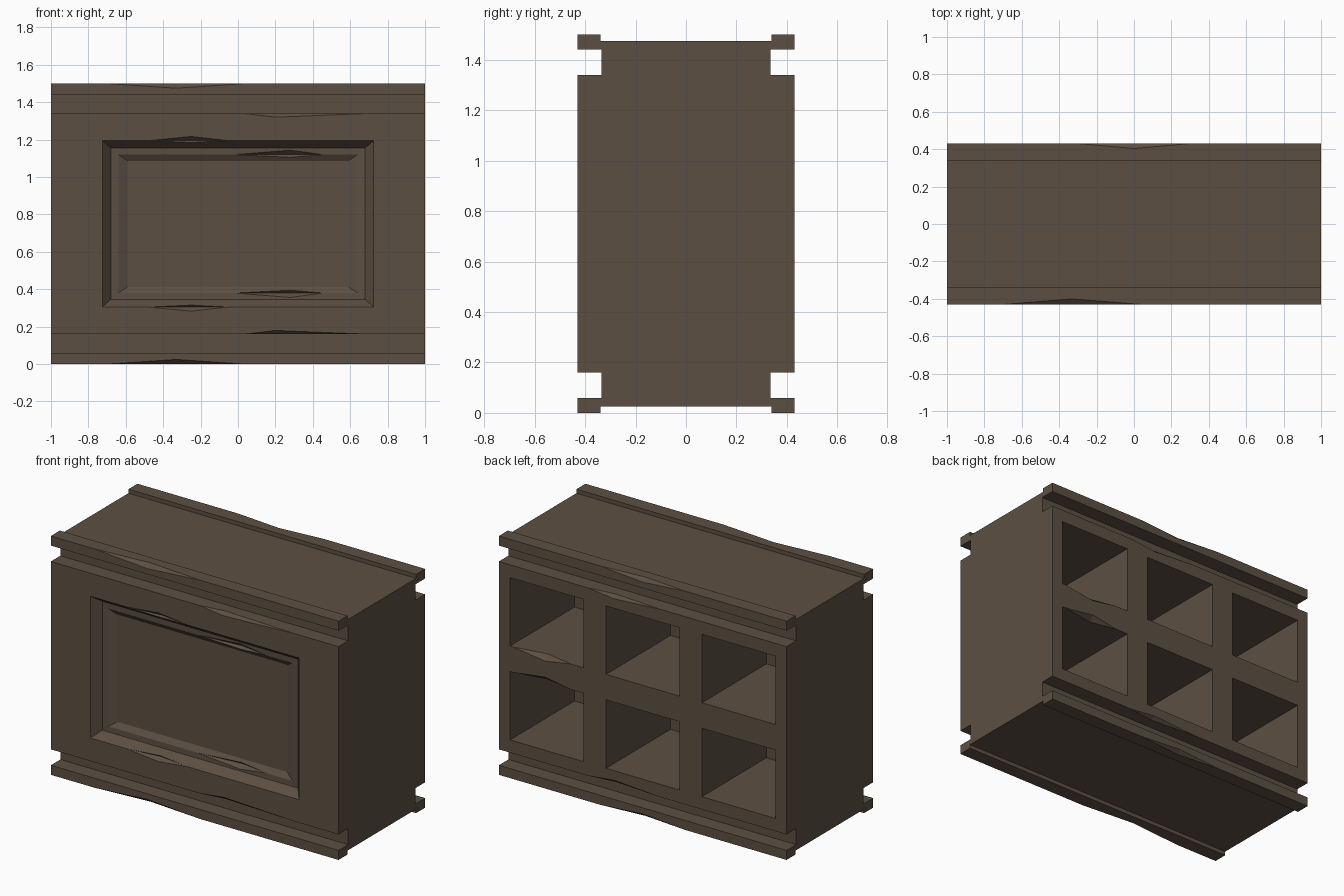
import bpy, bmesh

if "Cube" in bpy.data.objects:
    bpy.data.objects.remove(bpy.data.objects["Cube"])

wood = bpy.data.materials.new("dark brown wood")
wood.diffuse_color = (0.108, 0.078, 0.055, 1)
wood.use_nodes = True
wood.node_tree.nodes["Principled BSDF"].inputs["Base Color"].default_value = wood.diffuse_color


def loft(bm, rings):
    """Closed solid through a list of equal-length point rings."""
    vs = [[bm.verts.new(p) for p in r] for r in rings]
    n = len(vs[0])
    for a, b in zip(vs, vs[1:]):
        for i in range(n):
            j = (i + 1) % n
            bm.faces.new((a[i], a[j], b[j], b[i]))
    bm.faces.new(vs[0])
    bm.faces.new(vs[-1])


def rect(hx, z0, z1, y, cx=0):
    return [(cx - hx, y, z0), (cx + hx, y, z0), (cx + hx, y, z1), (cx - hx, y, z1)]


def make(name, bm):
    bmesh.ops.recalc_face_normals(bm, faces=bm.faces)
    me = bpy.data.meshes.new(name)
    bm.to_mesh(me)
    bm.free()
    me.materials.append(wood)
    ob = bpy.data.objects.new(name, me)
    bpy.context.collection.objects.link(ob)
    return ob


# counter body: quarter profile mirrored in y and z, extruded along x
quarter = [(0.43, 0.59), (0.335, 0.59), (0.335, 0.69), (0.43, 0.69),
           (0.43, 0.75), (0.34, 0.75), (0.34, 0.725)]
half = quarter + [(-y, z) for y, z in reversed(quarter)]
profile = half + [(y, -z) for y, z in
                  [(-a, b) for a, b in quarter] + [(a, b) for a, b in reversed(quarter)]]
bm = bmesh.new()
loft(bm, [[(x, y, z + 0.75) for y, z in profile] for x in (-1, 1)])
body = make("counter_body", bm)

# stepped front panel recess
bm = bmesh.new()
loft(bm, [rect(0.725, 0.305, 1.195, -0.5), rect(0.725, 0.305, 1.195, -0.43),
          rect(0.68, 0.345, 1.155, -0.376), rect(0.64, 0.38, 1.12, -0.375),
          rect(0.59, 0.413, 1.087, -0.353)])
panel = make("panel_cutter", bm)

# six open shelves in the back
bm = bmesh.new()
for cx in (-0.667, 0, 0.667):
    for z0, z1 in ((0.24, 0.67), (0.83, 1.26)):
        loft(bm, [rect(0.255, z0, z1, 0.5, cx), rect(0.255, z0, z1, -0.21, cx)])
shelves = make("shelf_cutter", bm)

# worn chips along the edges: x start, peak, end, then y, height from middle, size
bm = bmesh.new()
chips = [(-0.7, -0.33, 0.04, -0.43, 0.75, 0.025),
         (0.03, 0.2, 0.7, -0.43, 0.59, 0.02),
         (-0.3, 0, 0.3, 0.43, 0.75, 0.022),
         (-0.12, 0.2, 0.38, 0.43, 0.59, 0.02),
         (-0.48, -0.25, -0.05, -0.43, 0.445, 0.022),
         (-0.03, 0.28, 0.46, -0.376, 0.37, 0.024),
         (0.5, 0.68, 0.9, 0.43, 0.08, 0.03)]
for x0, xp, x1, y, h, r in chips:
    for s in (-1, 1):
        z = 0.75 + s * h
        a, b = bm.verts.new((x0, y, z)), bm.verts.new((x1, y, z))
        ring = [bm.verts.new((xp, y + dy * r, z + dz * r))
                for dy, dz in ((1.2, 0), (0, 1), (-1.2, 0), (0, -1))]
        for i in range(4):
            bm.faces.new((a, ring[i], ring[i - 1]))
            bm.faces.new((b, ring[i - 1], ring[i]))
chip = make("chip_cutter", bm)

# carve everything, then drop the cutters
cutters = (panel, shelves, chip)
for c in cutters:
    c.hide_render = True
    m = body.modifiers.new(c.name, 'BOOLEAN')
    m.operation = 'DIFFERENCE'
    m.solver = 'EXACT'
    m.object = c
bpy.context.view_layer.update()
dg = bpy.context.evaluated_depsgraph_get()
carved = bpy.data.meshes.new_from_object(body.evaluated_get(dg))
body.modifiers.clear()
body.data = carved
for c in cutters:
    bpy.data.objects.remove(c)
